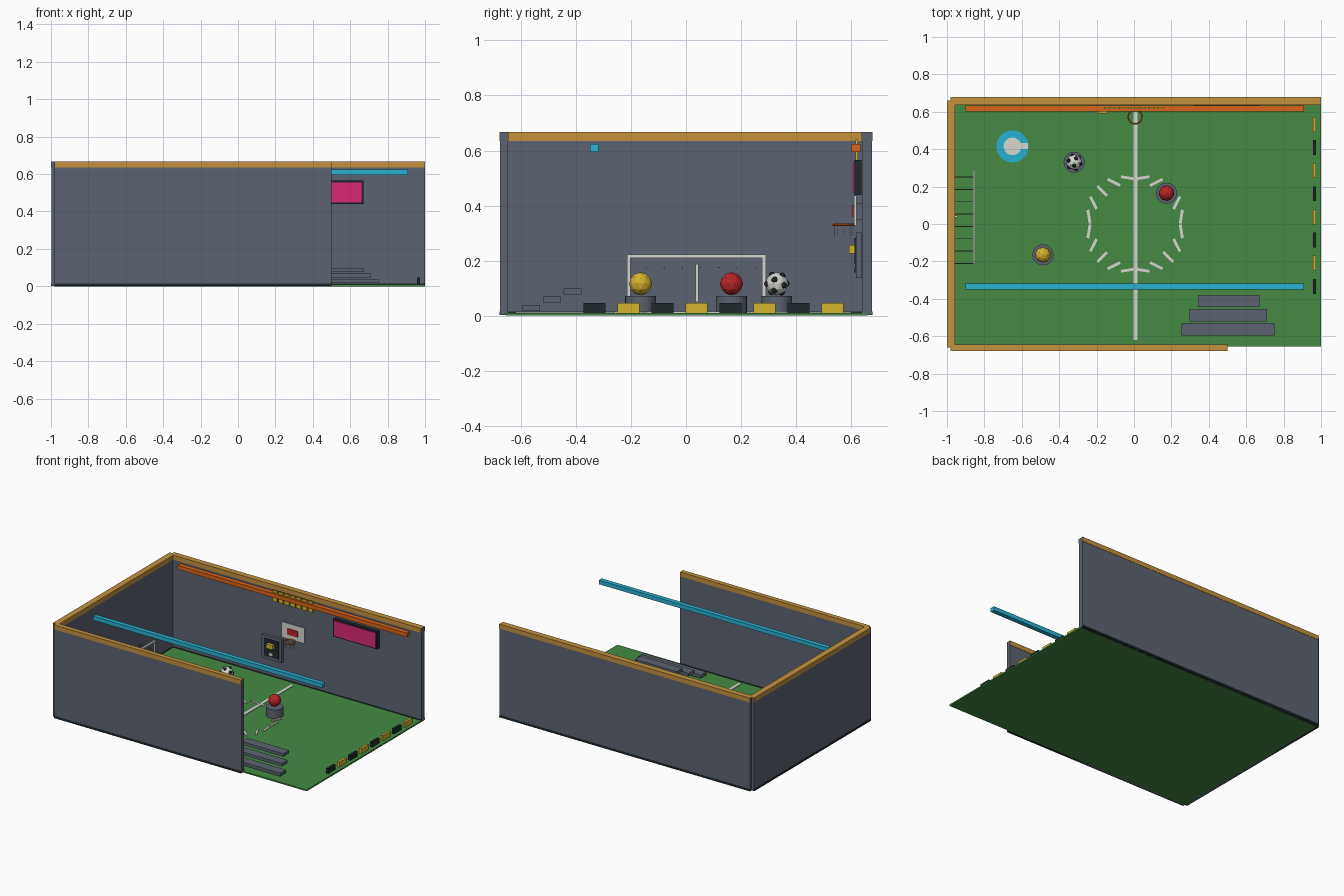
import bpy
import bmesh
from math import cos, sin, pi, radians
from mathutils import Matrix, Vector

if "Cube" in bpy.data.objects:
    bpy.data.objects.remove(bpy.data.objects["Cube"])


def material(name, r, g, b):
    colour = [(c / 255) ** 2.2 for c in (r, g, b)] + [1]
    m = bpy.data.materials.new(name)
    m.use_nodes = True
    m.diffuse_color = colour
    m.node_tree.nodes["Principled BSDF"].inputs["Base Color"].default_value = colour
    return m


grey = material("slate grey", 93, 100, 113)
dark = material("charcoal", 36, 46, 48)
wood = material("ochre trim", 194, 145, 64)
green = material("turf green", 70, 136, 70)
blue = material("sky blue", 46, 176, 208)
orange = material("orange", 218, 100, 30)
pink = material("magenta", 214, 46, 116)
yellow = material("yellow", 214, 178, 50)
red = material("red", 184, 42, 44)
white = material("off white", 214, 214, 208)


def finish(name, mat, bm):
    mesh = bpy.data.meshes.new(name)
    bm.to_mesh(mesh)
    bm.free()
    mesh.materials.append(mat)
    obj = bpy.data.objects.new(name, mesh)
    bpy.context.scene.collection.objects.link(obj)
    return obj


def boxes(name, mat, spans):
    """One object of boxes, each given as (x0, x1, y0, y1, z0, z1)."""
    bm = bmesh.new()
    for x0, x1, y0, y1, z0, z1 in spans:
        place = Matrix.Translation(((x0 + x1) / 2, (y0 + y1) / 2, (z0 + z1) / 2))
        size = Matrix.Diagonal((x1 - x0, y1 - y0, z1 - z0, 1))
        bmesh.ops.create_cube(bm, size=1, matrix=place @ size)
    return finish(name, mat, bm)


def cylinder(name, mat, x, y, z0, z1, r0, r1, sides=32):
    bm = bmesh.new()
    bmesh.ops.create_cone(bm, cap_ends=True, segments=sides, radius1=r0, radius2=r1,
                          depth=z1 - z0, matrix=Matrix.Translation((x, y, (z0 + z1) / 2)))
    return finish(name, mat, bm)


def balls(name, mat, centres, radius, level):
    bm = bmesh.new()
    for c in centres:
        bmesh.ops.create_icosphere(bm, subdivisions=level, radius=radius,
                                   matrix=Matrix.Translation(c))
    return finish(name, mat, bm)


# Floor
boxes("floor", green, [(-0.98, 1, -0.655, 0.66, 0, 0.01)])

# Walls, each with a cap and a skirting that stand just proud of it
thin = 0.002
walls = {"left": (-1, -0.957, -0.66, 0.66),
         "back": (-0.98, 1, 0.637, 0.678),
         "front": (-0.98, 0.5, -0.678, -0.645)}
for side, (x0, x1, y0, y1) in walls.items():
    dx, dy = (thin, 0) if side == "left" else (0, thin)
    ex, ey = thin / 2 - dx / 2, thin / 2 - dy / 2
    boxes(side + "_wall", grey, [(x0 + dx, x1 - dx, y0 + dy, y1 - dy, 0.002, 0.665)])
    trim = (x0 + ex, x1 - ex, y0 + ey, y1 - ey)
    boxes(side + "_wall_cap", wood, [trim + (0.635, 0.667)])
    boxes(side + "_skirting", dark, [trim + (0.002, 0.016)])

# Overhead beams
boxes("front_beam", blue, [(-0.9, 0.91, -0.349, -0.317, 0.595, 0.624)])
boxes("back_beam", orange, [(-0.9, 0.91, 0.602, 0.634, 0.595, 0.624)])

# Court markings
boxes("centre_line", white, [(-0.003, 0.019, -0.62, 0.6, 0.009, 0.014)])
bm = bmesh.new()
for i in range(20):
    a = radians(9 + 18 * i)
    place = Matrix.Translation((0.006 + 0.25 * cos(a), 0.25 * sin(a), 0.012))
    bmesh.ops.create_cube(bm, size=1, matrix=place @ Matrix.Rotation(-a, 4, "Z")
                          @ Matrix.Diagonal((0.015, 0.075, 0.005, 1)))
finish("centre_circle_dashes", white, bm)

# Round floor target with a tongue
cylinder("target_disc", blue, -0.65, 0.415, 0.009, 0.014, 0.086, 0.086)
cylinder("target_centre", white, -0.65, 0.415, 0.012, 0.017, 0.047, 0.047)
boxes("target_tongue", white, [(-0.65, -0.567, 0.4, 0.434, 0.012, 0.017)])

# Balls on plinths
spots = {"football": (white, -0.32, 0.33), "red_ball": (red, 0.174, 0.165),
         "yellow_ball": (yellow, -0.487, -0.165)}
for name, (mat, x, y) in spots.items():
    cylinder(name + "_plinth", grey, x, y, 0.01, 0.072, 0.056, 0.056, 24)
    balls(name, mat, [(x, y, 0.116)], 0.042, 2)
ico = bmesh.new()
bmesh.ops.create_icosphere(ico, subdivisions=1, radius=0.036)
tilt = Matrix.Rotation(0.5, 3, "X")
middle = Vector((-0.32, 0.33, 0.116))
balls("football_patches", dark, [middle + tilt @ v.co for v in ico.verts], 0.012, 2)
ico.free()

# Goal with net rods running back to the wall
y0, y1, t = -0.215, 0.29, 0.013
boxes("goal_frame", white, [(-0.862, -0.849, y0, y0 + t, 0.01, 0.222),
                            (-0.862, -0.849, y1 - t, y1, 0.01, 0.222),
                            (-0.862, -0.849, y0, y1, 0.21, 0.222)])
boxes("goal_net_rods", grey, [(-0.957, -0.855, y - 0.002, y + 0.002, 0.173, 0.177)
                              for y in [y0 + 0.004 + 0.066 * i for i in range(8)]])
boxes("goal_back_post", white, [(-0.956, -0.945, 0.034, 0.045, 0.05, 0.187)])

# Tiered bench planks
boxes("bench_planks", grey, [(0.255 + 0.043 * i, 0.75 - 0.04 * i, -0.595 + 0.075 * i,
                              -0.53 + 0.075 * i, 0.017 + 0.03 * i, 0.039 + 0.03 * i)
                             for i in range(3)])

# Alternating kerb blocks along the open side
for i, (name, mat) in enumerate([("dark", dark), ("yellow", yellow)]):
    centres = [-0.333 + 0.1237 * (2 * k + i) for k in range(4)]
    boxes(name + "_kerb_blocks", mat,
          [(0.957, 0.974, y - 0.04, y + 0.04, 0.01, 0.046) for y in centres])

# Basketball backboard, hoop and net
boxes("backboard", white, [(-0.085, 0.096, 0.61, 0.62, 0.327, 0.437)])
boxes("backboard_mount", grey, [(-0.02, 0.03, 0.618, 0.64, 0.35, 0.41)])
boxes("backboard_square", red, [(-0.035, 0.046, 0.604, 0.612, 0.36, 0.402)])
hoop = Vector((0.006, 0.573, 0.33))
bpy.ops.mesh.primitive_torus_add(location=hoop, major_radius=0.037, minor_radius=0.004,
                                 major_segments=24, minor_segments=8)
ring = bpy.context.object
ring.name = "hoop"
ring.data.materials.append(orange)
strands = []
for i in range(8):
    x, y = hoop.x + 0.033 * cos(i * pi / 4), hoop.y + 0.033 * sin(i * pi / 4)
    strands.append((x - 0.0015, x + 0.0015, y - 0.0015, y + 0.0015, 0.29, 0.33))
boxes("hoop_net", white, strands)

# Wall sign with a small emblem
boxes("sign_board", grey, [(-0.245, -0.088, 0.617, 0.638, 0.137, 0.302)])
boxes("sign_face", dark, [(-0.225, -0.108, 0.613, 0.62, 0.157, 0.282)])
boxes("sign_emblem", yellow, [(-0.192, -0.142, 0.592, 0.615, 0.225, 0.257)])
boxes("sign_plate", white, [(-0.18, -0.153, 0.608, 0.615, 0.17, 0.19)])

# Screen
boxes("screen_frame", dark, [(0.322, 0.67, 0.612, 0.638, 0.439, 0.565)])
boxes("screen", pink, [(0.332, 0.66, 0.607, 0.614, 0.448, 0.556)])

# Row of yellow tabs behind the back beam
boxes("wall_tabs", yellow, [(-0.16 + 0.047 * i, -0.123 + 0.047 * i, 0.615, 0.625, 0.562, 0.64)
                            for i in range(7)])
